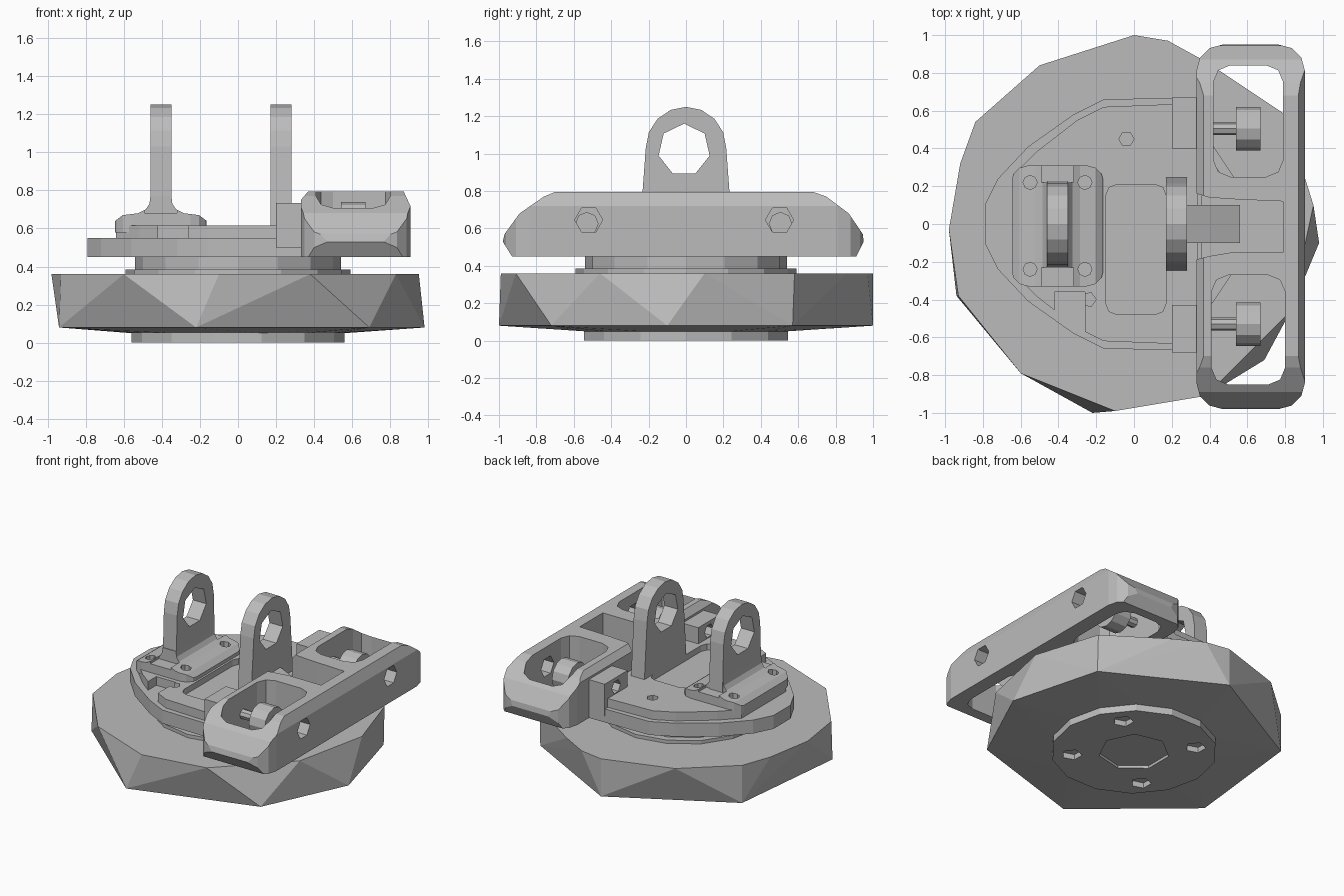
import bpy, bmesh, math
from mathutils import Vector

if "Cube" in bpy.data.objects:
    bpy.data.objects.remove(bpy.data.objects["Cube"], do_unlink=True)

grey = bpy.data.materials.new("machined_grey")
grey.use_nodes = True
grey.diffuse_color = (0.5, 0.5, 0.5, 1)
grey.node_tree.nodes["Principled BSDF"].inputs["Base Color"].default_value = (0.5, 0.5, 0.5, 1)

AXES = {"x": lambda a, b, c: (c, a, b),
        "y": lambda a, b, c: (a, c, b),
        "z": lambda a, b, c: (a, b, c)}


def finish(name, bm):
    bmesh.ops.recalc_face_normals(bm, faces=bm.faces)
    mesh = bpy.data.meshes.new(name)
    bm.to_mesh(mesh)
    bm.free()
    mesh.materials.append(grey)
    obj = bpy.data.objects.new(name, mesh)
    bpy.context.collection.objects.link(obj)
    return obj


def prism(name, outline, lo, hi, axis="z"):
    """Extrude a 2D outline along an axis."""
    bm = bmesh.new()
    rings = [[bm.verts.new(AXES[axis](a, b, c)) for a, b in outline] for c in (lo, hi)]
    bm.faces.new(rings[0])
    bm.faces.new(rings[1])
    n = len(outline)
    for i in range(n):
        j = (i + 1) % n
        bm.faces.new((rings[0][i], rings[0][j], rings[1][j], rings[1][i]))
    return finish(name, bm)


def circle(a, b, r, n, start=0.0):
    return [(a + r * math.cos(start + math.tau * i / n),
             b + r * math.sin(start + math.tau * i / n)) for i in range(n)]


def rounded(x0, x1, y0, y1, r, steps=3):
    """Rectangle outline with rounded corners."""
    pts = []
    corners = [(x1 - r, y1 - r), (x0 + r, y1 - r), (x0 + r, y0 + r), (x1 - r, y0 + r)]
    for k, (cx, cy) in enumerate(corners):
        for s in range(steps + 1):
            t = math.pi / 2 * (k + s / steps)
            pts.append((cx + r * math.cos(t), cy + r * math.sin(t)))
    return pts


def rect(x0, x1, y0, y1):
    return [(x0, y0), (x1, y0), (x1, y1), (x0, y1)]


def combine(obj, tool, operation="DIFFERENCE"):
    mod = obj.modifiers.new("shape", "BOOLEAN")
    mod.operation, mod.solver, mod.object = operation, "EXACT", tool
    bpy.context.view_layer.objects.active = obj
    bpy.ops.object.modifier_apply(modifier=mod.name)
    bpy.data.objects.remove(tool, do_unlink=True)


def cut(obj, outline, lo, hi, axis="z"):
    combine(obj, prism("cutter", outline, lo, hi, axis))


# Faceted base disc
top = [(-.98, -.03), (-.93, -.38), (-.6, -.79), (-.1, -.99), (.38, -.91), (.83, -.46),
       (.95, .1), (.8, .58), (.38, .86), (.18, .97), (0, 1), (-.5, .84), (-.84, .54), (-.92, .32)]
bottom = [(-.94, -.38), (-.22, -1), (.69, -.72), (.98, -.1), (.8, .57), (0, 1), (-.84, .54)]
bm = bmesh.new()
for ring, z in ((top, .36), (bottom, .08), (circle(0, 0, .56, 14), .05)):
    for x, y in ring:
        bm.verts.new((x, y, z))
bmesh.ops.convex_hull(bm, input=bm.verts)
finish("base_disc", bm)

# Underside hub and neck
hub = prism("bottom_hub", circle(0, 0, .56, 14), 0, .08)
cut(hub, circle(0, 0, .24, 7), -.1, .02)
for a in (.7, 2.3, 3.9, 5.5):
    cut(hub, circle(.42 * math.cos(a), .42 * math.sin(a), .07, 5), -.1, .04)
prism("neck_flange", circle(0, 0, .59, 16), .35, .385)
prism("neck", circle(0, 0, .54, 16), .38, .46)

# D-shaped turntable plate with a raised deck
half = [(.34, .67), (-.16, .66), (-.32, .58), (-.56, .41), (-.72, .24), (-.79, .1)]
outline = half + [(x, -y) for x, y in reversed(half)]
prism("turntable_plate", outline, .45, .55)
inner = [(.34, .64), (-.16, .62), (-.3, .55), (-.52, .38), (-.64, .26)]
deck = prism("raised_deck", inner + [(x, -y) for x, y in reversed(inner)], .54, .615)
cut(deck, rounded(-.15, .17, -.48, .21, .06, 2), .57, .7)
cut(deck, circle(-.04, .45, .04, 6), .56, .7)
cut(deck, circle(-.24, -.4, .04, 5), .56, .7)
cut(deck, rect(-.42, -.26, -.7, -.36), .55, .7)

# Side blocks between deck and frame
for y0, y1, name in ((.4, .67, "back_block"), (-.68, -.43, "front_block")):
    block = prism(name, rect(.2, .36, y0, y1), .5, .735)
    cut(block, circle((y0 + y1) / 2, .665, .05, 6), .1, .3, "x")

# Twin lugs with eye holes
def lug(name, x0, x1, foot, spread):
    arch = [(-.215 * math.cos(t), 1.03 + .22 * math.sin(t))
            for t in (math.pi * i / 8 for i in range(9))]
    obj = prism(name, [(-spread, foot)] + arch + [(spread, foot)], x0, x1, "x")
    cut(obj, circle(-.01, 1.02, .14, 7, math.pi / 2), x0 - .1, x1 + .1, "x")
    return obj


lug("outer_lug", -.46, -.35, .62, .23)
lug("inner_lug", .17, .28, .56, .25)

# Flared foot of the outer lug with four bolt holes
flare = [(.24, .58), (.24, .64), (.2, .67), (.12, .68), (.08, .7), (.06, .73), (.055, .77)]
foot = prism("lug_foot", [(-.405 + s, z) for s, z in flare]
             + [(-.405 - s, z) for s, z in reversed(flare)], -.33, .31, "y")
combine(foot, prism("cutter", rounded(-.65, -.16, -.33, .31, .09), .5, .9), "INTERSECT")
for y0, y1 in ((.22, .5), (-.5, -.23)):
    cut(foot, rect(-.49, -.32, y0, y1), .68, .9)
for x in (-.55, -.26):
    for y in (-.24, .22):
        cut(foot, circle(x, y, .037, 8), .61, .9)

# Double-loop frame shaped by its three outlines
side = [(-.93, .45), (-.98, .53), (-.97, .57), (-.89, .68), (-.76, .77), (-.7, .795),
        (.68, .795), (.75, .77), (.87, .68), (.945, .57), (.95, .53), (.91, .45)]
frame = prism("loop_frame", side, .3, .95, "x")
combine(frame, prism("cutter", rounded(.33, .905, -.98, .95, .14), .3, 1), "INTERSECT")
front = [(.33, .4), (.905, .4), (.905, .72), (.87, .795), (.39, .82), (.33, .75)]
combine(frame, prism("cutter", front, -1.1, 1.1, "y"), "INTERSECT")
cut(frame, rounded(.42, .79, .25, .84, .09, 2), .3, 1)
cut(frame, rounded(.41, .8, -.85, -.27, .09, 2), .3, 1)
cut(frame, [(.2, .2), (.2, -.22), (.4, -.17), (.52, -.15), (.79, -.15),
            (.79, .12), (.55, .13), (.4, .14)], .55, 1)
for y in (-.52, .5):
    cut(frame, circle(y, .645, .075, 6), .7, 1, "x")
prism("centre_floor", rect(.26, .36, -.25, .25), .45, .56)

# Sloped rib between lug and frame
prism("centre_rib", [(.27, .54), (.27, .7), (.4, .64), (.56, .56), (.56, .54)], -.1, .1, "y")

# Rollers inside the loops
for y, name in ((.505, "back_roller"), (-.53, "front_roller")):
    roller = prism(name, circle(y, .625, .115, 12), .54, .67, "x")
    cut(roller, circle(y, .625, .06, 8), .62, .8, "x")
    prism(name + "_axle", circle(y, .625, .035, 8), .38, .56, "x")
